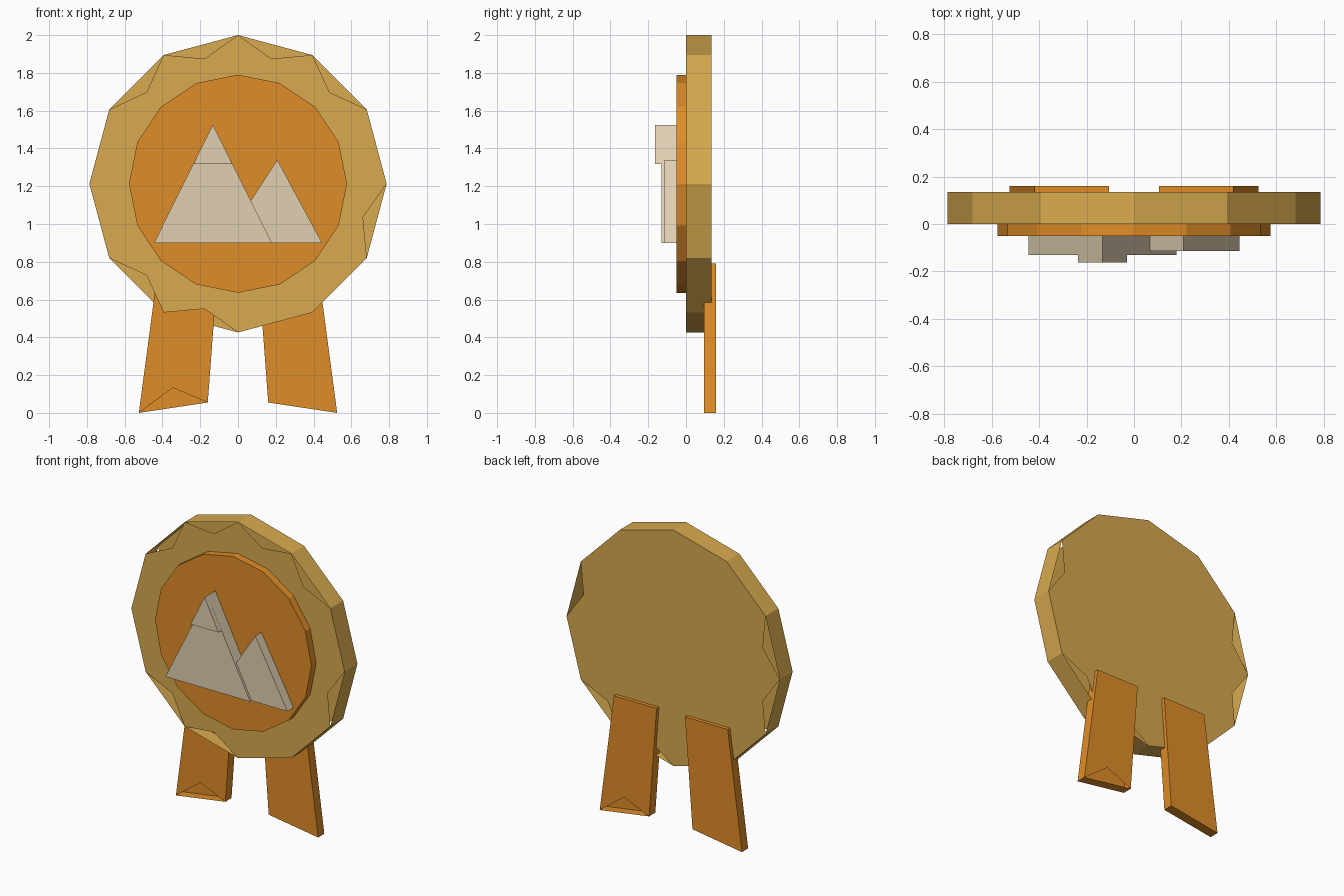
import bpy
import bmesh
from math import sin, cos, tau

cube = bpy.data.objects.get("Cube")
if cube:
    bpy.data.objects.remove(cube, do_unlink=True)


def material(name, rgb):
    mat = bpy.data.materials.new(name)
    mat.use_nodes = True
    mat.diffuse_color = (*rgb, 1)
    mat.node_tree.nodes["Principled BSDF"].inputs["Base Color"].default_value = (*rgb, 1)
    return mat


GOLD = material("gold", (0.68, 0.40, 0.077))
ORANGE = material("orange", (0.74, 0.265, 0.02))
CREAM = material("cream", (0.75, 0.63, 0.44))


def ring(sides, radius, height, turn=0.0):
    """Counter-clockwise points seen from the front, starting at the top."""
    return [(-radius * sin(tau * (i + turn) / sides),
             height + radius * cos(tau * (i + turn) / sides)) for i in range(sides)]


def plate(name, outline, front, back, mat, front_notches=None, back_notches=None):
    """Extrude an outline along y; notches are cut into one cap only."""
    bm = bmesh.new()
    rims = [[bm.verts.new((x, y, z)) for x, z in outline] for y in (front, back)]
    for i in range(len(outline)):
        j = (i + 1) % len(outline)
        bm.faces.new((rims[0][i], rims[1][i], rims[1][j], rims[0][j]))
    for rim, y, notches in ((rims[0], front, front_notches), (rims[1], back, back_notches)):
        loop = []
        for i, vert in enumerate(rim):
            loop.append(vert)
            if notches and i in notches:
                x, z = notches[i]
                loop.append(bm.verts.new((x, y, z)))
        bm.faces.new(loop if y == front else loop[::-1])
    mesh = bpy.data.meshes.new(name)
    bm.to_mesh(mesh)
    bm.free()
    mesh.materials.append(mat)
    obj = bpy.data.objects.new(name, mesh)
    bpy.context.collection.objects.link(obj)
    return obj


# Rosette with shallow pockets in its front and back rims
CENTRE = 1.213
valleys = ring(12, 0.685, CENTRE, 0.5)
front_set = {0, 1, 4, 5, 8, 10, 11}
plate("rosette", ring(12, 0.787, CENTRE), 0, 0.135, GOLD,
      {i: valleys[i] for i in front_set},
      {i: valleys[i] for i in range(12) if i not in front_set})

# Raised centre disc
plate("centre_disc", ring(16, 0.577, CENTRE), -0.05, 0, ORANGE)

# Mountain emblem
plate("large_peak", [(-0.445, 0.9), (0.18, 0.9), (-0.133, 1.525)], -0.13, -0.05, CREAM)
plate("peak_cap", [(-0.236, 1.318), (-0.03, 1.318), (-0.133, 1.525)], -0.163, -0.13, CREAM)
plate("small_peak", [(0.18, 0.9), (0.445, 0.9), (0.208, 1.34), (0.068, 1.124)],
      -0.115, -0.05, CREAM)

# Ribbon tails, each with a pocket at its lower edge
tail = [(-0.525, 0.0), (-0.16, 0.055), (-0.105, 0.79), (-0.42, 0.79)]
notch = (-0.345, 0.133)
plate("right_ribbon", tail, 0.095, 0.16, ORANGE, front_notches={0: notch})
mirrored = [(-x, z) for x, z in reversed(tail)]
plate("left_ribbon", mirrored, 0.095, 0.16, ORANGE,
      back_notches={2: (-notch[0], notch[1])})
